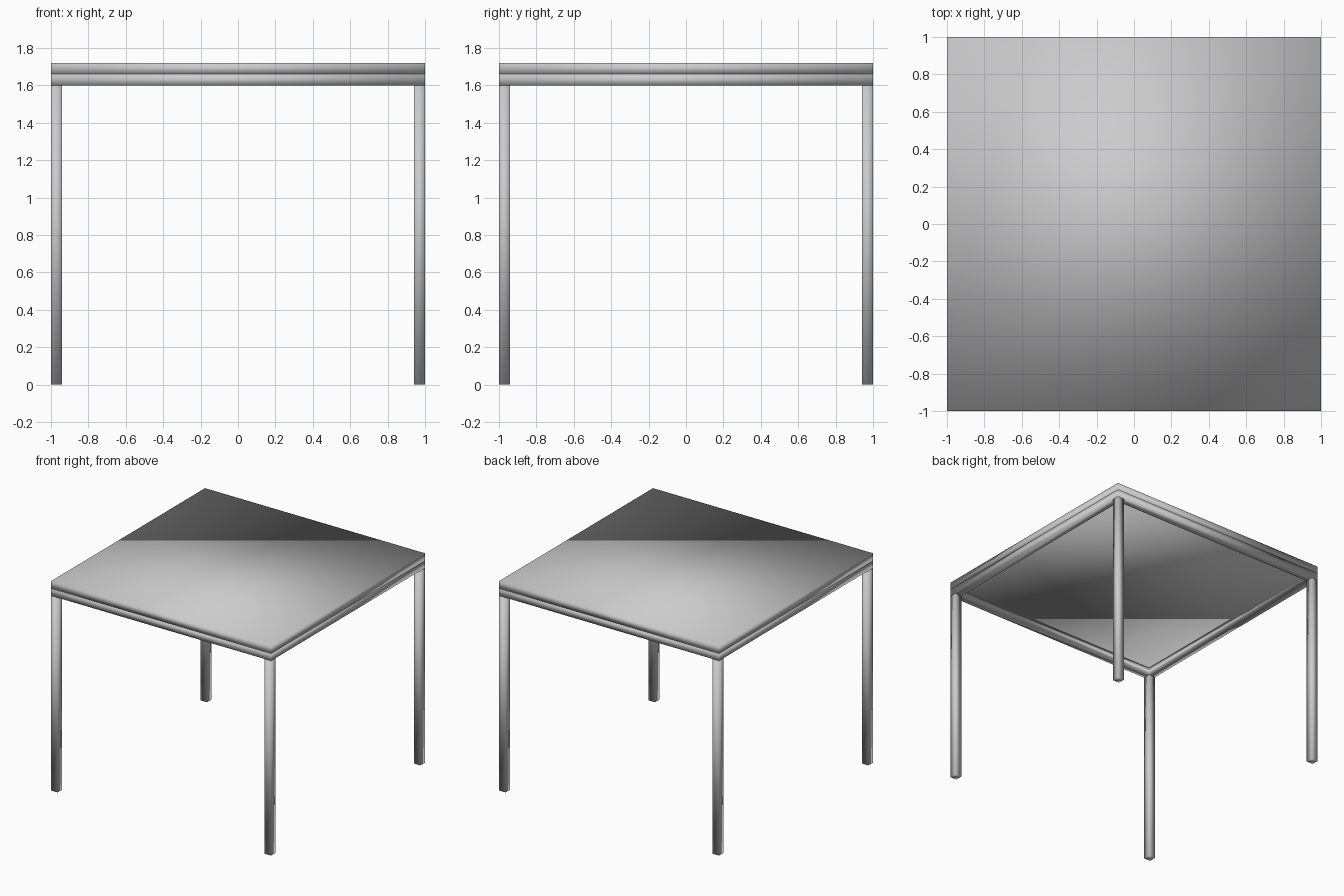
import bpy
import bmesh

old = bpy.data.objects.get("Cube")
if old:
    bpy.data.objects.remove(old, do_unlink=True)

HALF, BAR = 1.0, 0.06
LEG_TOP, FRAME_TOP, TABLE_TOP = 1.60, 1.66, 1.72
CORNERS = [(-1, -1), (1, -1), (1, 1), (-1, 1)]

# One plain grey for the whole table
grey = bpy.data.materials.new("light grey")
grey.use_nodes = True
colour = (0.6, 0.6, 0.6, 1)
grey.diffuse_color = colour
grey.node_tree.nodes["Principled BSDF"].inputs["Base Color"].default_value = colour


def finish(name, bm):
    """Turn a bmesh into a soft-shaded grey object."""
    bmesh.ops.recalc_face_normals(bm, faces=bm.faces)
    mesh = bpy.data.meshes.new(name)
    bm.to_mesh(mesh)
    bm.free()
    mesh.materials.append(grey)
    mesh.shade_smooth()
    obj = bpy.data.objects.new(name, mesh)
    bpy.context.collection.objects.link(obj)
    return obj


def box(name, x, y, width, bottom, top):
    """Square-plan box between two heights."""
    bm = bmesh.new()
    bmesh.ops.create_cube(bm, size=1)
    bmesh.ops.scale(bm, vec=(width, width, top - bottom), verts=bm.verts)
    bmesh.ops.translate(bm, vec=(x, y, (bottom + top) / 2), verts=bm.verts)
    return finish(name, bm)


# Tabletop slab
box("tabletop", 0, 0, 2 * HALF, FRAME_TOP, TABLE_TOP)

# Mitred square frame: a square section swept round the four corners
bm = bmesh.new()
inner = HALF - BAR
section = [(HALF, LEG_TOP), (HALF, FRAME_TOP), (inner, FRAME_TOP), (inner, LEG_TOP)]
rings = [[bm.verts.new((sx * r, sy * r, z)) for r, z in section] for sx, sy in CORNERS]
for i, ring in enumerate(rings):
    after = rings[(i + 1) % 4]
    for j in range(4):
        k = (j + 1) % 4
        bm.faces.new((ring[j], after[j], after[k], ring[k]))
finish("frame", bm)

# Four legs flush with the outer corners
names = ["front_right_leg", "front_left_leg", "back_left_leg", "back_right_leg"]
offset = HALF - BAR / 2
for name, (sx, sy) in zip(names, CORNERS):
    box(name, sx * offset, sy * offset, BAR, 0, LEG_TOP)
